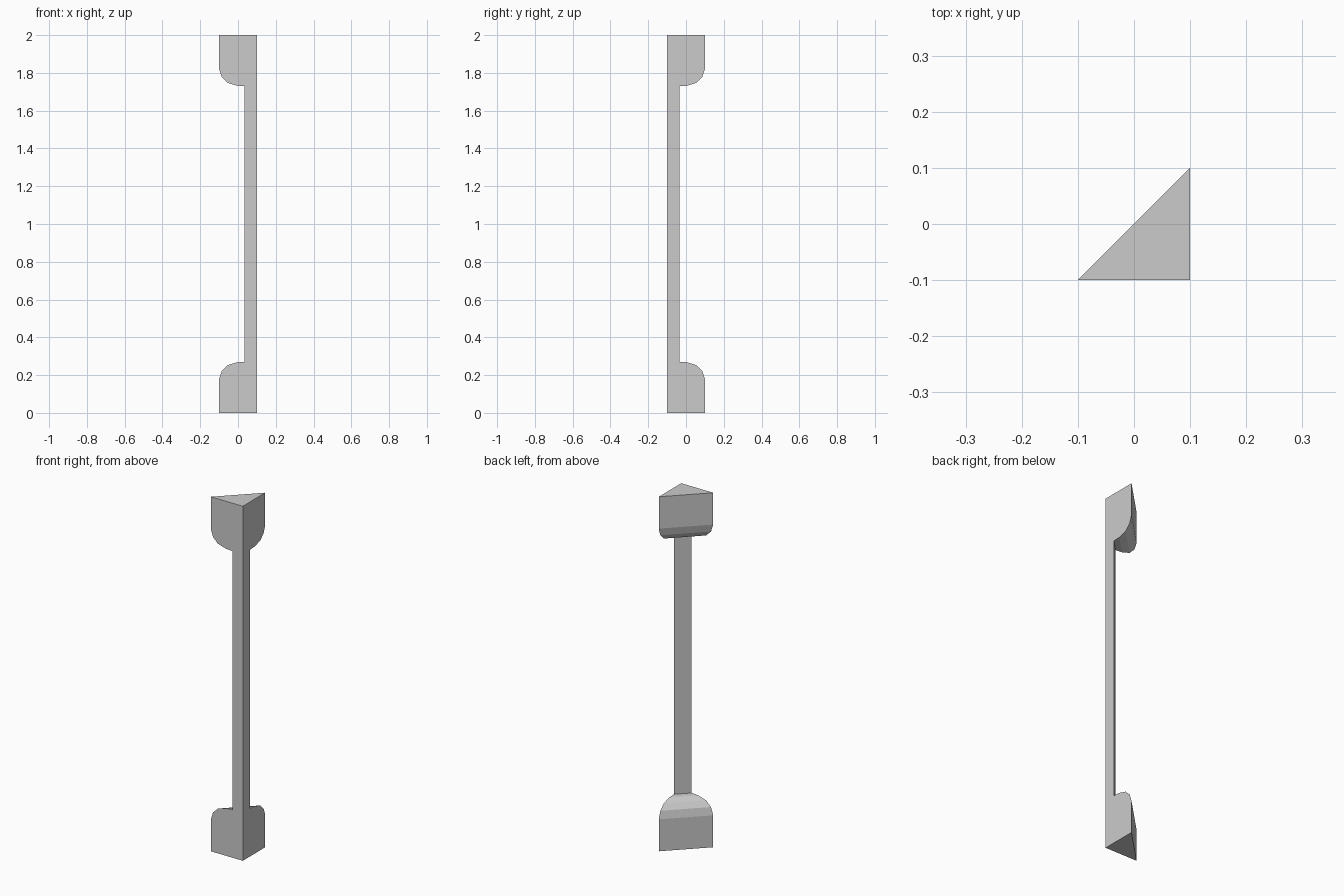
import bpy, bmesh

if "Cube" in bpy.data.objects:
    bpy.data.objects.remove(bpy.data.objects["Cube"])

# Leg length of the right-triangle section against height: foot block, rounding, shaft
lower = [(0.2, 0.0), (0.2, 0.18), (0.186, 0.223), (0.155, 0.253), (0.105, 0.268), (0.065, 0.27)]
sections = lower + [(leg, 2 - z) for leg, z in reversed(lower)]


def loft_corner_post(name, sections):
    bm = bmesh.new()
    rings = []
    for leg, z in sections:
        # the right-angle corner stays fixed at (0.1, -0.1)
        points = [(0.1, -0.1, z), (0.1, -0.1 + leg, z), (0.1 - leg, -0.1, z)]
        rings.append([bm.verts.new(p) for p in points])
    for low, high in zip(rings, rings[1:]):
        for i in range(3):
            j = (i + 1) % 3
            bm.faces.new((low[i], low[j], high[j], high[i]))
    # end caps
    bm.faces.new(rings[0][::-1])
    bm.faces.new(rings[-1])
    bmesh.ops.recalc_face_normals(bm, faces=bm.faces)
    mesh = bpy.data.meshes.new(name)
    bm.to_mesh(mesh)
    bm.free()
    obj = bpy.data.objects.new(name, mesh)
    bpy.context.collection.objects.link(obj)
    return obj


# Triangular half post with rounded base and head blocks
loft_corner_post("corner_post", sections)
